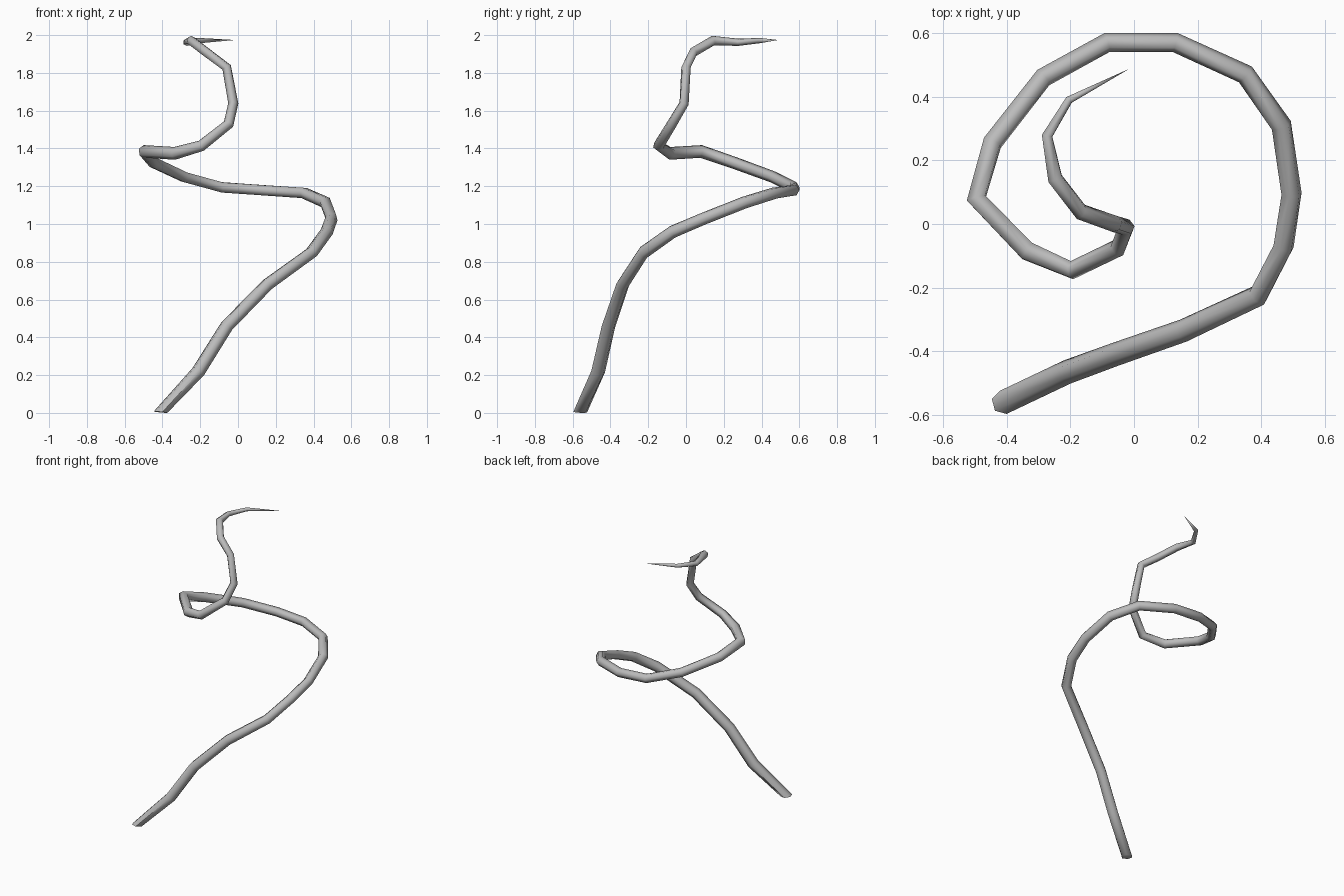
import bpy, bmesh, math
from mathutils import Vector, Quaternion

cube = bpy.data.objects.get("Cube")
if cube:
    bpy.data.objects.remove(cube)

SIDES = 6

# centre line of the tendril with its radius: x, y, z, r
PATH = [
    (-.41, -.56, .005, .038), (-.21, -.465, .22, .038), (-.06, -.41, .46, .037),
    (.155, -.335, .68, .036), (.39, -.225, .85, .035), (.47, -.07, .96, .034),
    (.495, .095, 1.03, .033), (.463, .31, 1.115, .033), (.35, .47, 1.165, .032),
    (.13, .57, 1.18, .031), (-.085, .57, 1.195, .031), (-.285, .46, 1.25, .031),
    (-.445, .255, 1.325, .032), (-.495, .08, 1.385, .034), (-.335, -.085, 1.375, .034),
    (-.195, -.145, 1.415, .03), (-.05, -.075, 1.53, .028), (-.025, -.01, 1.64, .027),
    (-.06, 0, 1.83, .026), (-.167, .038, 1.91, .026), (-.248, .143, 1.972, .026),
    (-.273, .277, 1.963, .019), (-.204, .39, 1.972, .014),
]
TIP = Vector((-.014, .488, 1.975))

# flat grey colour
grey = bpy.data.materials.new("plain grey")
grey.use_nodes = True
colour = (.5, .5, .5, 1)
grey.diffuse_color = colour
grey.node_tree.nodes["Principled BSDF"].inputs["Base Color"].default_value = colour

# ring directions: level at the base, then halfway between neighbouring segments
points = [Vector(p[:3]) for p in PATH] + [TIP]
legs = [(b - a).normalized() for a, b in zip(points, points[1:])]
tangents = [Vector((.1, .05, 1)).normalized()]
tangents += [(a + b).normalized() for a, b in zip(legs, legs[1:])]

# sweep a hexagonal ring along the path, carrying it round without twist
bm = bmesh.new()
angle = math.radians(165)
spoke = Vector((math.cos(angle), math.sin(angle), 0))
spoke = (spoke - tangents[0] * spoke.dot(tangents[0])).normalized()
rings = []
for i, (point, tangent) in enumerate(zip(points, tangents)):
    if i:
        spoke = tangents[i - 1].rotation_difference(tangent) @ spoke
    rings.append([
        bm.verts.new(point + Quaternion(tangent, math.tau * k / SIDES) @ spoke * PATH[i][3])
        for k in range(SIDES)])

bm.faces.new(rings[0][::-1])
for low, high in zip(rings, rings[1:]):
    for k in range(SIDES):
        n = (k + 1) % SIDES
        bm.faces.new((low[k], low[n], high[n], high[k]))

# pointed end
tip = bm.verts.new(TIP)
for k in range(SIDES):
    bm.faces.new((rings[-1][k], rings[-1][(k + 1) % SIDES], tip))
bmesh.ops.recalc_face_normals(bm, faces=bm.faces)

mesh = bpy.data.meshes.new("tendril")
bm.to_mesh(mesh)
bm.free()
mesh.materials.append(grey)

# stand exactly on the ground
lowest = min(v.co.z for v in mesh.vertices)
for v in mesh.vertices:
    v.co.z -= lowest

tendril = bpy.data.objects.new("tendril", mesh)
bpy.context.collection.objects.link(tendril)
bpy.context.view_layer.objects.active = tendril
tendril.select_set(True)
bpy.ops.object.shade_smooth_by_angle(angle=math.radians(65))
